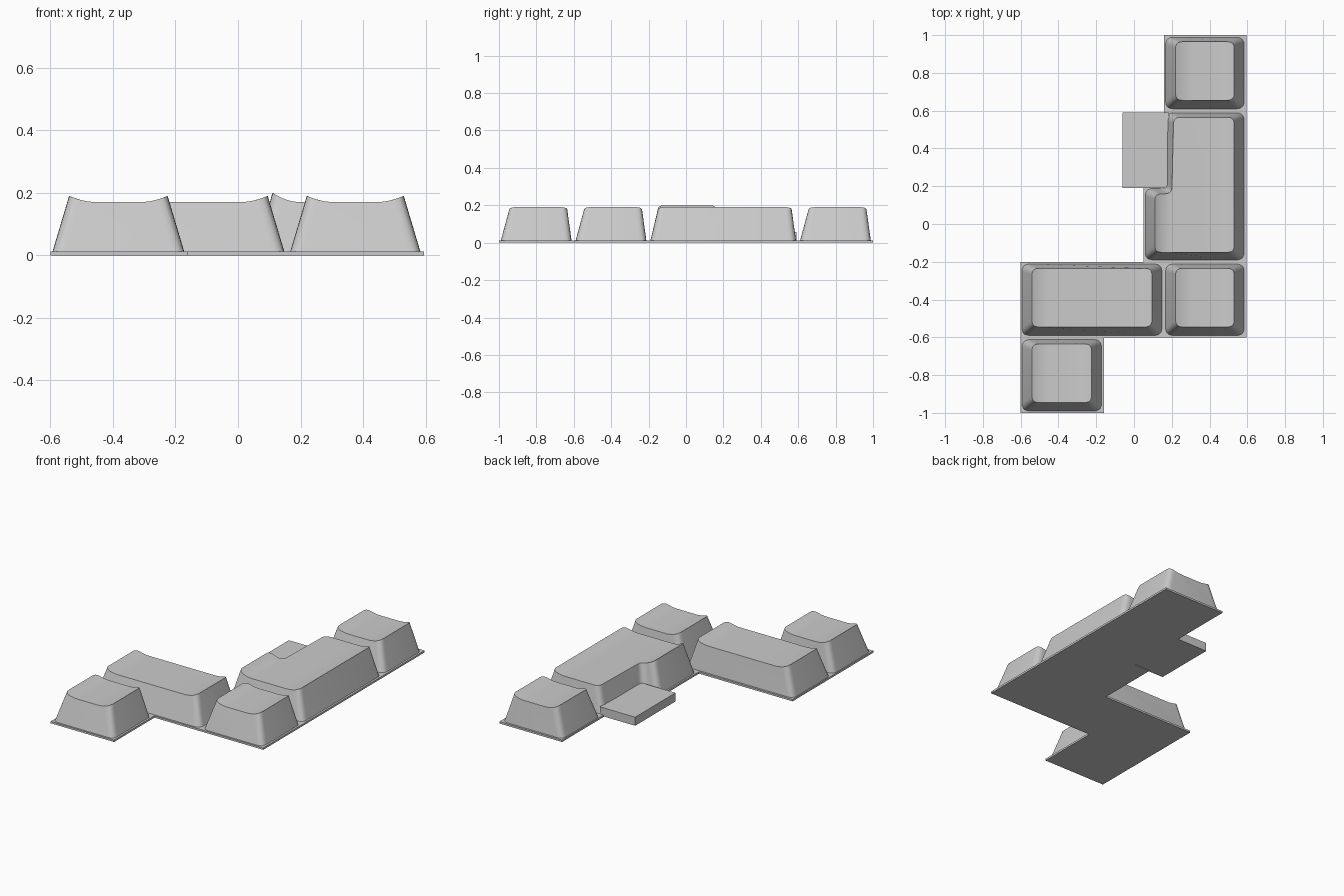
import bpy, bmesh
from mathutils import Vector

cube = bpy.data.objects.get("Cube")
if cube:
    bpy.data.objects.remove(cube, do_unlink=True)

grey = bpy.data.materials.new("plain grey")
grey.use_nodes = True
GREY = (0.6, 0.6, 0.6, 1)
grey.diffuse_color = GREY
grey.node_tree.nodes["Principled BSDF"].inputs["Base Color"].default_value = GREY

PLATE = 0.012   # plate thickness
DISH = 0.17     # height of the dished middle
RIM = 0.02      # rise of the dish at the side edges


def rect(x0, x1, y0, y1):
    return [(x0, y0), (x1, y0), (x1, y1), (x0, y1)]


def rounded(points, radius, steps=5):
    """Outline with every corner replaced by a small curve."""
    out = []
    for i, p in enumerate(points):
        p = Vector(p)
        a = p + (Vector(points[i - 1]) - p).normalized() * radius
        b = p + (Vector(points[(i + 1) % len(points)]) - p).normalized() * radius
        for k in range(steps + 1):
            t = k / steps
            out.append(a * (1 - t) ** 2 + p * 2 * t * (1 - t) + b * t * t)
    return out


def loft(bm, low, high, z0, z1):
    """Closed solid between two outlines; returns the top face."""
    a = [bm.verts.new((x, y, z0)) for x, y in low]
    b = [bm.verts.new((x, y, z1)) for x, y in high]
    n = len(a)
    for i in range(n):
        j = (i + 1) % n
        bm.faces.new((a[i], a[j], b[j], b[i]))
    bm.faces.new(a[::-1])
    return bm.faces.new(b)


def finish(bm, name, smooth=False):
    mesh = bpy.data.meshes.new(name)
    bm.to_mesh(mesh)
    bm.free()
    mesh.materials.append(grey)
    obj = bpy.data.objects.new(name, mesh)
    bpy.context.collection.objects.link(obj)
    if smooth:
        bpy.ops.object.select_all(action='DESELECT')
        obj.select_set(True)
        bpy.context.view_layer.objects.active = obj
        bpy.ops.object.shade_smooth_by_angle(angle=0.5)


def slab(name, outline, z0, z1):
    bm = bmesh.new()
    loft(bm, outline, outline, z0, z1)
    finish(bm, name)


def keycap(name, low, high, left_rim=RIM, reach=0.09):
    """Tapered cap whose top curves up towards its two sides."""
    bm = bmesh.new()
    top_z = DISH + RIM
    top = loft(bm, rounded(low, 0.04), rounded(high, 0.035), PLATE, top_z)
    x0 = min(p[0] for p in high)
    x1 = max(p[0] for p in high)
    cuts = [reach * k / 6 for k in range(1, 7)]
    faces = [top]
    for x in [x0 + c for c in cuts] + [x1 - c for c in cuts]:
        geom = set(faces)
        for f in faces:
            geom.update(f.edges, f.verts)
        bmesh.ops.bisect_plane(bm, geom=list(geom), plane_co=(x, 0, 0), plane_no=(1, 0, 0))
        faces = [f for f in bm.faces if all(v.co.z > top_z - 0.001 for v in f.verts)]
    for v in {v for f in faces for v in f.verts}:
        left = max(0, 1 - (v.co.x - x0) / reach)
        right = max(0, 1 - (x1 - v.co.x) / reach)
        v.co.z = DISH + left_rim * left ** 2 + RIM * right ** 2
    finish(bm, name, smooth=True)


# Rectangular keys, each on its own thin plate
keys = {
    "back_key": (0.16, 0.595, 0.6, 1.0),
    "front_right_key": (0.16, 0.595, -0.6, -0.2),
    "wide_key": (-0.6, 0.16, -0.6, -0.2),
    "front_left_key": (-0.6, -0.16, -1.0, -0.6),
}
for name, (x0, x1, y0, y1) in keys.items():
    slab(name + "_plate", rect(x0, x1, y0, y1), 0, PLATE)
    keycap(name,
           rect(x0 + 0.007, x1 - 0.012, y0 + 0.01, y1 - 0.012),
           rect(x0 + 0.06, x1 - 0.065, y0 + 0.055, y1 - 0.035))


def ell(x0, step, x1, y0, mid, y1, lean=0.0):
    """Outline of the tall key with a lobe at its front corner."""
    return [(x0, y0), (x1, y0), (x1, y1), (step + lean, y1), (step, mid), (x0, mid)]


# Tall L-shaped key
slab("tall_key_plate", ell(0.05, 0.16, 0.595, -0.2, 0.2, 0.6), 0, PLATE)
keycap("tall_key",
       ell(0.06, 0.168, 0.583, -0.19, 0.188, 0.588),
       ell(0.11, 0.2, 0.53, -0.15, 0.16, 0.565, 0.01), left_rim=0.03)

# Low block tucked into the notch of the tall key
slab("side_block", rect(-0.06, 0.185, 0.19, 0.59), 0.004, 0.058)
